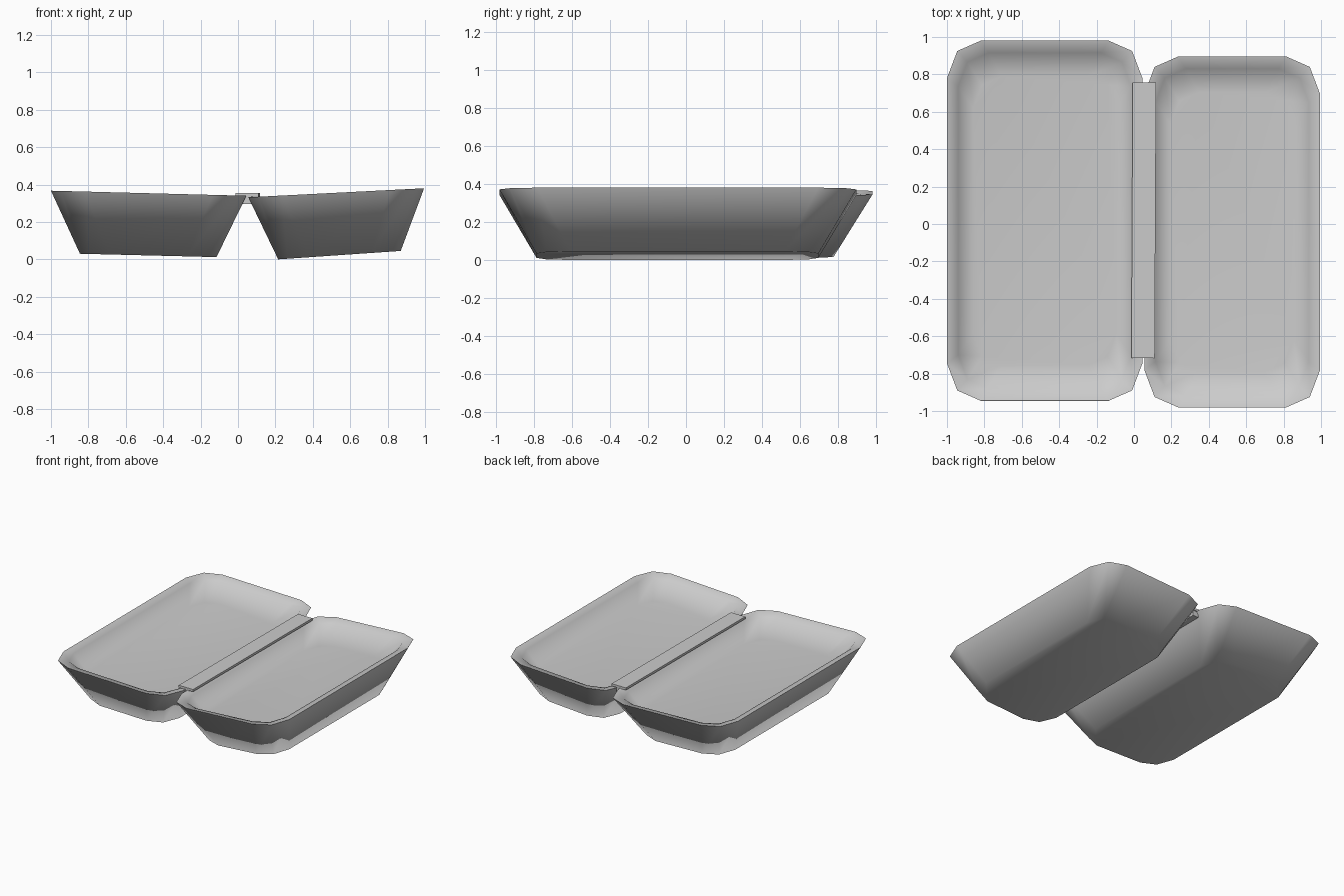
import bpy, bmesh
from mathutils import Matrix

cube = bpy.data.objects.get("Cube")
if cube:
    bpy.data.objects.remove(cube)

grey = bpy.data.materials.new("light_grey")
grey.use_nodes = True
COLOUR = (0.6, 0.6, 0.6, 1)
grey.diffuse_color = COLOUR
grey.node_tree.nodes["Principled BSDF"].inputs["Base Color"].default_value = COLOUR


def finish(name, bm, smooth):
    bmesh.ops.recalc_face_normals(bm, faces=bm.faces)
    mesh = bpy.data.meshes.new(name)
    for f in bm.faces:
        f.smooth = smooth
    bm.to_mesh(mesh)
    bm.free()
    mesh.materials.append(grey)
    obj = bpy.data.objects.new(name, mesh)
    bpy.context.collection.objects.link(obj)
    return obj


def inset(bounds, dx, dy):
    x0, x1, y0, y1 = bounds
    return x0 + dx, x1 - dx, y0 + dy, y1 - dy


def ring(bm, bounds, corner, heights):
    """Rectangle with two-step cut corners, its height tilting along x."""
    x0, x1, y0, y1 = bounds
    cx, cy = (x0 + x1) / 2, (y0 + y1) / 2
    hx, hy = (x1 - x0) / 2, (y1 - y0) / 2
    steps = [(0, 0.2), (0.055, 0.055), (0.18, 0)]
    verts = []
    for sx, sy in ((1, 1), (-1, 1), (-1, -1), (1, -1)):
        for dx, dy in (steps if sx * sy > 0 else steps[::-1]):
            px, py = sx * (hx - dx * corner), sy * (hy - dy * corner)
            t = (px / hx + 1) / 2
            z = heights[0] + (heights[1] - heights[0]) * t
            verts.append(bm.verts.new((cx + px, cy + py, z)))
    return verts


def tray(name, top, foot, base, rim):
    """Tapered body with a sloping rim and a raised, shallow inside floor."""
    bm = bmesh.new()
    lip = [z - 0.015 for z in rim]
    floor = [z - 0.13 for z in rim]
    rings = [ring(bm, foot, 0.9, base),                       # underside
             ring(bm, top, 1, rim),                           # outer rim
             ring(bm, inset(top, 0.06, 0.065), 0.9, lip),     # inner rim
             ring(bm, inset(top, 0.14, 0.19), 0.85, floor)]   # inside floor
    for a, b in zip(rings, rings[1:]):
        for i in range(len(a)):
            j = (i + 1) % len(a)
            bm.faces.new((a[i], a[j], b[j], b[i]))
    bm.faces.new(rings[0])
    bm.faces.new(rings[-1])
    # Crisp outer rim, broad flat faces leading the shading elsewhere
    for i, v in enumerate(rings[1]):
        bm.edges.get((v, rings[1][i - 1])).smooth = False
    obj = finish(name, bm, True)
    mod = obj.modifiers.new("flat_floor_shading", 'WEIGHTED_NORMAL')
    mod.keep_sharp = True
    return obj


def box(name, size, centre):
    bm = bmesh.new()
    bmesh.ops.create_cube(bm, size=1, matrix=Matrix.Diagonal((*size, 1)))
    obj = finish(name, bm, False)
    obj.location = centre
    obj.rotation_euler.z = -0.005
    return obj


# The two halves of the open container
tray("right_tray", (-1, 0.045, -0.945, 0.98), (-0.845, -0.115, -0.745, 0.775),
     (0.03, 0.012), (0.367, 0.34))
tray("left_tray", (0.055, 0.995, -0.98, 0.895), (0.215, 0.87, -0.785, 0.695),
     (0.0, 0.045), (0.332, 0.38))

# Hinge strip and the web under it
box("hinge_strip", (0.125, 1.475, 0.018), (0.052, 0.02, 0.346))
box("hinge_web", (0.05, 1.46, 0.042), (0.05, 0.02, 0.317))
